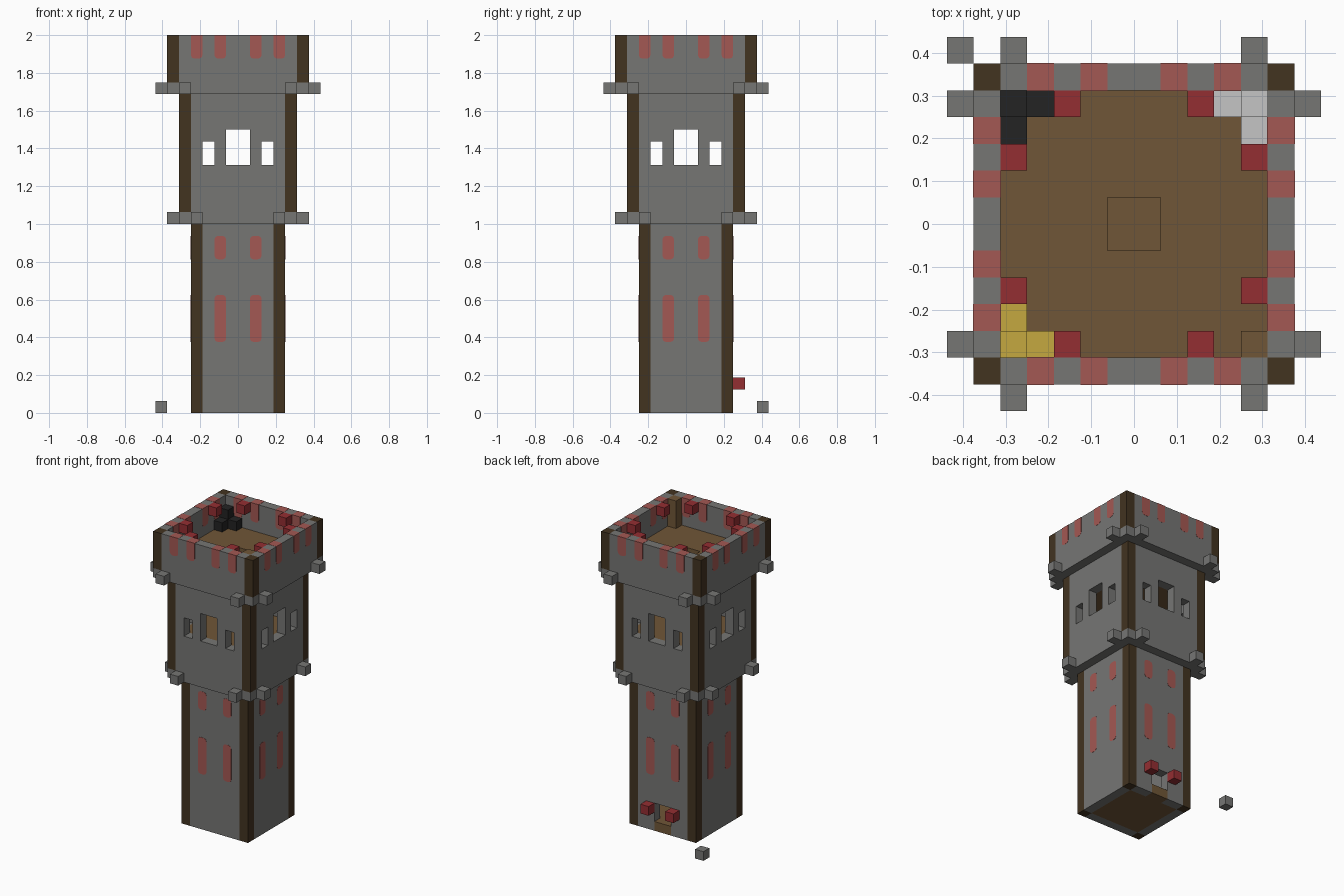
import bpy, bmesh
from math import pi
from mathutils import Matrix, Vector

U = 0.0625  # edge of one building block

cube = bpy.data.objects.get("Cube")
if cube:
    bpy.data.objects.remove(cube)


def material(name, r, g, b):
    def lin(c):
        c /= 255
        return c / 12.92 if c < 0.04 else ((c + 0.055) / 1.055) ** 2.4
    m = bpy.data.materials.new(name)
    col = (lin(r), lin(g), lin(b), 1)
    m.diffuse_color = col
    m.use_nodes = True
    bsdf = next(n for n in m.node_tree.nodes if n.type == 'BSDF_PRINCIPLED')
    bsdf.inputs["Base Color"].default_value = col
    bsdf.inputs["Roughness"].default_value = 0.9
    return m


STONE = material("grey stone", 118, 118, 116)
TIMBER = material("dark timber", 66, 51, 32)
WOOD = material("plank wood", 112, 86, 55)
FADED = material("faded red", 164, 88, 83)
RED = material("lantern red", 148, 46, 50)
BLACK = material("black", 35, 35, 35)
WHITE = material("pale grey", 197, 197, 197)
YELLOW = material("mustard yellow", 197, 169, 64)


def box(lo, hi):
    """Box given by two opposite corners, in block units."""
    return Vector(lo), Vector(hi)


def build(name, boxes, mat, turns=1, round_ends=None):
    """One object from boxes, repeated around the tower in quarter turns.
    round_ends: 'both' or 'low' rounds corners in the wall plane."""
    bm = bmesh.new()
    for t in range(turns):
        spin = Matrix.Rotation(t * pi / 2, 4, 'Z')
        for lo, hi in boxes:
            mid, size = (lo + hi) / 2 * U, (hi - lo) * U
            made = bmesh.ops.create_cube(bm, size=1, matrix=Matrix.Translation(mid) @ Matrix.Diagonal((*size, 1)))
            verts = made["verts"]
            if round_ends:
                edges = {e for v in verts for e in v.link_edges
                         if abs(e.verts[0].co.y - e.verts[1].co.y) > 0.01
                         and (round_ends == 'both' or e.verts[0].co.z < mid.z)}
                cut = bmesh.ops.bevel(bm, geom=list(edges), offset=0.02, segments=2,
                                      profile=0.5, affect='EDGES')
                verts = list({v for v in verts if v.is_valid} | set(cut["verts"]))
            bmesh.ops.transform(bm, matrix=spin, verts=verts)
    mesh = bpy.data.meshes.new(name)
    bm.to_mesh(mesh)
    bm.free()
    mesh.materials.append(mat)
    obj = bpy.data.objects.new(name, mesh)
    bpy.context.scene.collection.objects.link(obj)
    return obj


def panel(h, z0, z1, openings=()):
    """Front wall between the corner posts, split around its openings."""
    cuts = sorted({1 - h, h - 1, *(x for o in openings for x in o[:2])})
    out = []
    for a, b in zip(cuts, cuts[1:]):
        hole = next((o for o in openings if o[0] <= a and b <= o[1]), None)
        spans = [(z0, hole[2]), (hole[3], z1)] if hole else [(z0, z1)]
        out += [box((a, -h, s), (b, 1 - h, e)) for s, e in spans if e > s]
    return out


def posts(name, h, z0, z1, mat):
    build(name, [box((h - 1, -h, z0), (h, 1 - h, z1))], mat, 4)


def stripes(name, h, columns, z0, z1, ends):
    """Faded stripes set through the wall, a hair proud of it."""
    e = 0.02
    build(name, [box((x, -h - e, z0), (x + 1, 1 - h + e, z1)) for x in columns],
          FADED, 4, ends)


def brackets(name, h, z):
    """Projecting blocks beside each corner."""
    build(name, [box((x, -h - 1, z), (x + 1, -h, z + 1)) for x in (1 - h, h - 2)], STONE, 4)


def deck(name, half, z0, z1):
    """Plank deck with a central hatch."""
    build(name, [box((-half, -half, z0), (half, -1, z1)), box((-half, 1, z0), (half, half, z1)),
                 box((-half, -1, z0), (-1, 1, z1)), box((1, -1, z0), (half, 1, z1))], WOOD)


# Shaft: plain walls on three sides, a doorway at the back
plain = panel(4, 0, 16)
build("shaft_front_wall", plain, STONE)
for name, turn in (("left", pi / 2), ("right", -pi / 2)):
    build("shaft_" + name + "_wall", plain, STONE).rotation_euler.z = turn
build("shaft_back_wall", panel(4, 0, 16, [(-1, 1, 0, 3)]), STONE).rotation_euler.z = pi
build("doorstep", [box((-1, 3, 0), (1, 4, 1))], WOOD)
build("ground_floor", [box((-3, -3, 0), (3, 3, 1))], WOOD)
posts("shaft_posts", 4, 0, 16, TIMBER)
stripes("shaft_long_stripes", 4, (-2, 1), 6, 10, 'both')
stripes("shaft_short_stripes", 4, (-2, 1), 13, 15, 'both')

# Window room
windows = [(-3, -2, 21, 23), (-1, 1, 21, 24), (2, 3, 21, 23)]
build("room_walls", panel(5, 16, 27, windows), STONE, 4)
posts("room_corner_stones", 5, 16, 17, STONE)
posts("room_posts", 5, 17, 27, TIMBER)
brackets("room_brackets", 5, 16)
build("room_floor", [box((-4, -4, 16), (4, 4, 21))], WOOD)
deck("room_ceiling", 4, 24, 27)

# Parapet
build("parapet_walls", panel(6, 27, 32), STONE, 4)
posts("parapet_corner_stones", 6, 27, 28, STONE)
posts("parapet_posts", 6, 28, 32, TIMBER)
brackets("parapet_brackets", 6, 27)
stripes("parapet_stripes", 6, (-4, -2, 1, 3), 30, 32.02, 'low')
deck("roof_deck", 5, 27, 29)

# Lanterns inside the parapet and beside the door
build("parapet_lanterns", [box((x, -5, 31), (x + 1, -4, 32)) for x in (-3, 2)], RED, 4)
build("door_lanterns", [box((x, 4, 2), (x + 1, 5, 3)) for x in (-2, 1)], RED)

# Corner piles on the roof: a stack of two with a block on each side
pile = [box((4, -5, 29), (5, -4, 31)), box((3, -5, 29), (4, -4, 30)), box((4, -4, 29), (5, -3, 30))]
for name, mat, turn in (("white_pile", WHITE, pi / 2), ("black_pile", BLACK, pi),
                        ("yellow_pile", YELLOW, -pi / 2)):
    build(name, pile, mat).rotation_euler.z = turn
build("roof_corner_post", [box((4, -5, 29), (5, -4, 32))], WOOD)

# Loose block on the ground
build("loose_stone", [box((-7, 6, 0), (-6, 7, 1))], STONE)
